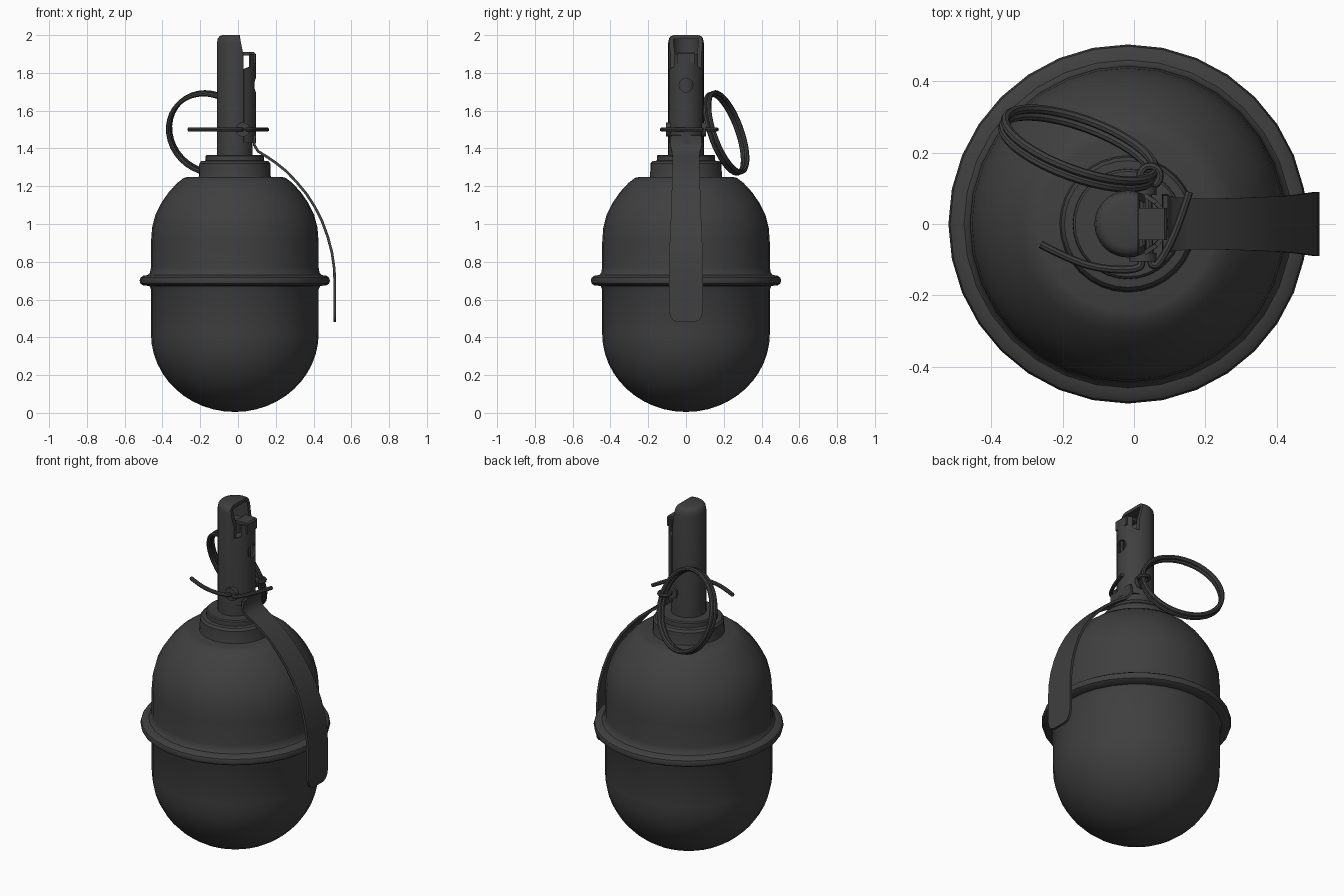
import bpy, bmesh, math
from mathutils import Vector, Matrix

if "Cube" in bpy.data.objects:
    bpy.data.objects.remove(bpy.data.objects["Cube"])

CX = -0.017  # axis of the body
metal = bpy.data.materials.new("dark grey metal")
metal.diffuse_color = (0.05, 0.05, 0.05, 1)
metal.use_nodes = True
metal.node_tree.nodes["Principled BSDF"].inputs["Base Color"].default_value = metal.diffuse_color


def finish(name, bm):
    bmesh.ops.recalc_face_normals(bm, faces=bm.faces)
    me = bpy.data.meshes.new(name)
    bm.to_mesh(me)
    bm.free()
    ob = bpy.data.objects.new(name, me)
    bpy.context.collection.objects.link(ob)
    me.materials.append(metal)
    return ob


def lathe(name, profile, segs=32):
    """Spin (radius, z) points around the body axis; ends are closed on the axis."""
    bm = bmesh.new()
    vs = [bm.verts.new((r, 0, z)) for r, z in profile]
    es = [bm.edges.new(p) for p in zip(vs, vs[1:])]
    bmesh.ops.spin(bm, geom=vs + es, cent=(0, 0, 0), axis=(0, 0, 1),
                   angle=math.tau, steps=segs, use_duplicate=False)
    bmesh.ops.remove_doubles(bm, verts=bm.verts, dist=1e-4)
    bmesh.ops.translate(bm, verts=bm.verts, vec=(CX, 0, 0))
    return finish(name, bm)


def cylinder(name, center, radius, depth, axis='Z', segs=20):
    rot = {'X': Matrix.Rotation(math.pi / 2, 4, 'Y'),
           'Y': Matrix.Rotation(math.pi / 2, 4, 'X'), 'Z': Matrix()}[axis]
    bm = bmesh.new()
    bmesh.ops.create_cone(bm, cap_ends=True, segments=segs, radius1=radius, radius2=radius,
                          depth=depth, matrix=Matrix.Translation(center) @ rot)
    return finish(name, bm)


def prism(name, xz, y0, y1):
    """Extrude an x-z outline along y."""
    bm = bmesh.new()
    f = bm.faces.new([bm.verts.new((x, y0, z)) for x, z in xz])
    ext = bmesh.ops.extrude_face_region(bm, geom=[f])
    bmesh.ops.translate(bm, vec=(0, y1 - y0, 0),
                        verts=[v for v in ext['geom'] if isinstance(v, bmesh.types.BMVert)])
    return finish(name, bm)


def sheet(name, rows, thick):
    """Skin rows of points and thicken them on both sides."""
    bm = bmesh.new()
    grid = [[bm.verts.new(p) for p in row] for row in rows]
    for a, b in zip(grid, grid[1:]):
        for i in range(len(a) - 1):
            bm.faces.new((a[i], a[i + 1], b[i + 1], b[i]))
    ob = finish(name, bm)
    m = ob.modifiers.new("thickness", 'SOLIDIFY')
    m.thickness, m.offset = thick, 0
    apply(ob, m)
    return ob


def apply(ob, mod):
    bpy.context.view_layer.objects.active = ob
    bpy.ops.object.modifier_apply(modifier=mod.name)


def cut(ob, cutter):
    m = ob.modifiers.new("cut", 'BOOLEAN')
    m.operation, m.solver, m.object = 'DIFFERENCE', 'EXACT', cutter
    apply(ob, m)
    bpy.data.objects.remove(cutter)


def wire(name, points, radius, kind='POLY', cyclic=False):
    cu = bpy.data.curves.new(name, 'CURVE')
    cu.dimensions, cu.bevel_depth, cu.bevel_resolution = '3D', radius, 2
    cu.use_fill_caps = True
    sp = cu.splines.new(kind)
    sp.points.add(len(points) - 1)
    for p, co in zip(sp.points, points):
        p.co = (*co, 1)
    sp.use_cyclic_u = cyclic
    if kind == 'NURBS':
        sp.order_u, sp.resolution_u, sp.use_endpoint_u = 3, 6, True
    cu.materials.append(metal)
    ob = bpy.data.objects.new(name, cu)
    bpy.context.collection.objects.link(ob)
    bpy.ops.object.select_all(action='DESELECT')
    ob.select_set(True)
    bpy.context.view_layer.objects.active = ob
    bpy.ops.object.convert(target='MESH')


# body: round bottom, beaded seam, domed shoulder, open-ended under the collar
bowl = [(0.444 * math.sin(a), 0.42 - 0.415 * math.cos(a))
        for a in (i * math.pi / 24 for i in range(13))]
seam = [(0.444, 0.655), (0.452, 0.672), (0.485, 0.675), (0.499, 0.684), (0.504, 0.70),
        (0.499, 0.716), (0.485, 0.726), (0.46, 0.73), (0.449, 0.742), (0.444, 0.77)]
dome = [(0.444, 0.90), (0.438, 0.98), (0.42, 1.05), (0.39, 1.11), (0.35, 1.168),
        (0.305, 1.217), (0.27, 1.244), (0.245, 1.25), (0.0, 1.25)]
lathe("body", bowl + seam + dome)

# stepped collar
lathe("collar", [(0.0, 1.24), (0.195, 1.24), (0.19, 1.255), (0.188, 1.32), (0.178, 1.333),
                 (0.155, 1.335), (0.154, 1.36), (0.148, 1.366), (0.0, 1.366)])

# fuse tube: hollow, with its right side cut open
tube = lathe("fuse_tube", [(0.0, 1.34), (0.094, 1.34), (0.094, 1.96), (0.09, 1.982),
                           (0.08, 1.995), (0.065, 2.0), (0.0, 2.0)])
cut(tube, cylinder("bore_cutter", (CX, 0, 1.715), 0.074, 0.53))
cut(tube, prism("side_cutter", [(0.03, 1.46), (0.2, 1.46), (0.2, 2.1), (0.005, 2.1),
                                (0.012, 1.98), (0.03, 1.89)], -0.2, 0.2))
lathe("striker", [(0.0, 1.44), (0.05, 1.44), (0.05, 1.80), (0.03, 1.82), (0.03, 1.90),
                  (0.0, 1.90)], 16)

# upper lever: curved cover with a narrow hooked top and a round hole
rows = []
for z, half in ((1.43, 64), (1.82, 64), (1.832, 42), (1.90, 42)):
    angles = [math.radians(half * (i / 6 - 1)) for i in range(13)]
    rows.append([(CX + 0.106 * math.cos(a), 0.09 * math.sin(a), z) for a in angles])
cover = sheet("lever_cover", rows, 0.012)
cut(cover, cylinder("hole_cutter", (0.09, 0, 1.735), 0.037, 0.06, 'X'))
prism("lever_hook", [(0.01, 1.893), (0.06, 1.893), (0.06, 1.85), (0.092, 1.85),
                     (0.092, 1.902), (0.085, 1.91), (0.02, 1.91), (0.01, 1.905)], -0.045, 0.045)

# lower lever: long bent strap with rounded end; (x, z, half width)
strap = [(0.088, 1.47, 0.08), (0.085, 1.42, 0.084), (0.106, 1.385, 0.076), (0.15, 1.358, 0.072),
         (0.196, 1.327, 0.072), (0.255, 1.28, 0.072), (0.312, 1.22, 0.074), (0.362, 1.16, 0.076),
         (0.407, 1.09, 0.078), (0.445, 1.015, 0.081), (0.476, 0.93, 0.085), (0.498, 0.845, 0.088),
         (0.51, 0.76, 0.09), (0.513, 0.66, 0.09), (0.513, 0.54, 0.09), (0.513, 0.51, 0.083),
         (0.513, 0.49, 0.068), (0.513, 0.48, 0.045)]
sheet("lever_strap", [[(x, -w, z), (x, 0, z), (x, w, z)] for x, z, w in strap], 0.014)

# ears holding the pin
for side, y in (("front", -0.093), ("back", 0.093)):
    cylinder("pin_ear_" + side, (0.025, y, 1.50), 0.038, 0.024, 'Y', 16)

# split pin: two legs spread around the tube, with an eye at the back
wire("pin_leg_left", [(0.025, 0.13, 1.5), (0.025, -0.10, 1.5), (0.015, -0.128, 1.5),
                      (-0.08, -0.128, 1.5), (-0.17, -0.105, 1.5), (-0.262, -0.057, 1.5)],
     0.011, 'NURBS')
wire("pin_leg_right", [(0.04, 0.13, 1.5), (0.04, -0.10, 1.5), (0.06, -0.125, 1.5),
                       (0.095, -0.07, 1.5), (0.13, 0.01, 1.5), (0.155, 0.09, 1.5)],
     0.011, 'NURBS')
steps = [i * math.tau / 16 for i in range(16)]
wire("pin_eye", [(0.045 + 0.028 * math.cos(a), 0.135 + 0.028 * math.sin(a), 1.5)
                 for a in steps], 0.011, cyclic=True)

# pull ring: two close coils, tilted
center = Vector((-0.155, 0.212, 1.482))
u = Vector((0.94, -0.34, 0)).normalized()
v = Vector((0.0, -0.34, 0.94))
v = (v - u * v.dot(u)).normalized()
n = u.cross(v)
loop = [i * math.tau / 36 for i in range(36)]
for name, off in (("pull_ring_inner", -0.011), ("pull_ring_outer", 0.011)):
    wire(name, [center + n * off + (u * math.cos(a) + v * math.sin(a)) * 0.222 for a in loop],
         0.013, cyclic=True)

bpy.ops.object.select_all(action='SELECT')
bpy.ops.object.shade_smooth_by_angle(angle=math.radians(35))
